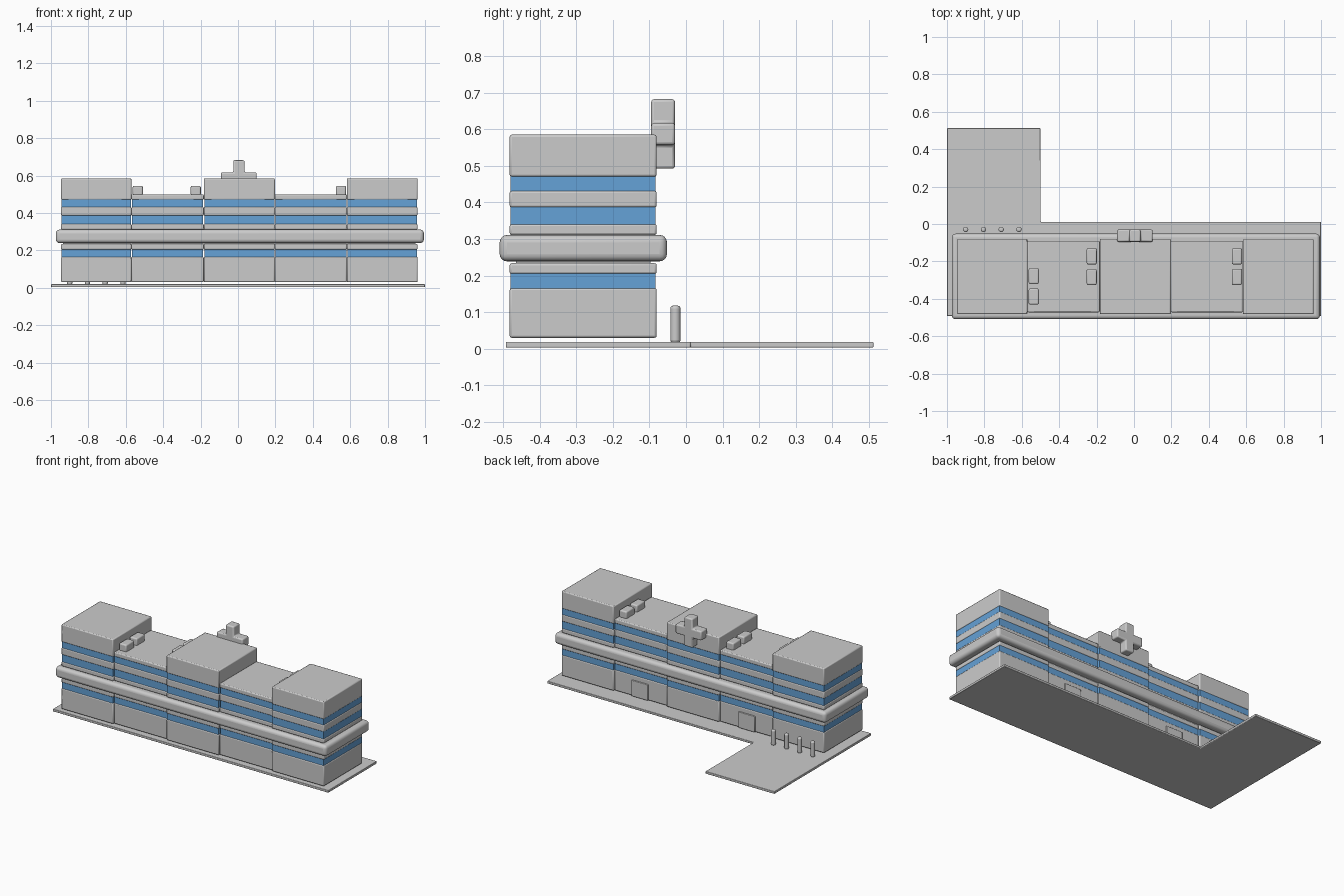
import bpy, bmesh

if "Cube" in bpy.data.objects:
    bpy.data.objects.remove(bpy.data.objects["Cube"])

blue = bpy.data.materials.new("window_blue")
blue.diffuse_color = (0.13, 0.36, 0.68, 1)
blue.use_nodes = True
blue.node_tree.nodes["Principled BSDF"].inputs["Base Color"].default_value = blue.diffuse_color


def finish(name, bm, bevel=0.0, segments=2, mat=None):
    bmesh.ops.recalc_face_normals(bm, faces=bm.faces)
    mesh = bpy.data.meshes.new(name)
    bm.to_mesh(mesh)
    bm.free()
    ob = bpy.data.objects.new(name, mesh)
    bpy.context.collection.objects.link(ob)
    if mat:
        mesh.materials.append(mat)
    if bevel:
        mod = ob.modifiers.new("soft_edges", 'BEVEL')
        mod.width, mod.segments = bevel, segments
    bpy.ops.object.select_all(action='DESELECT')
    ob.select_set(True)
    bpy.context.view_layer.objects.active = ob
    bpy.ops.object.shade_smooth_by_angle()
    return ob


def box(name, x, y, z, bevel=0.0, segments=2, mat=None):
    """Box from (min, max) ranges."""
    bm = bmesh.new()
    bmesh.ops.create_cube(bm, size=1)
    for v in bm.verts:
        v.co = [r[0] + (c + 0.5) * (r[1] - r[0]) for c, r in zip(v.co, (x, y, z))]
    return finish(name, bm, bevel, segments, mat)


def prism(name, points, place, depth, bevel, segments=2):
    """Outline placed in space by a function, then extruded."""
    bm = bmesh.new()
    face = bm.faces.new([bm.verts.new(place(a, b)) for a, b in points])
    ext = bmesh.ops.extrude_face_region(bm, geom=[face])
    verts = [g for g in ext['geom'] if isinstance(g, bmesh.types.BMVert)]
    bmesh.ops.translate(bm, verts=verts, vec=depth)
    return finish(name, bm, bevel, segments)


# L-shaped ground slab
prism("ground_slab",
      [(-1, -0.492), (1, -0.492), (1, 0.012), (-0.5, 0.012), (-0.5, 0.512), (-1, 0.512)],
      lambda a, b: (a, b, 0.003), (0, 0, 0.016), 0.003)

# Five building blocks, each made of wall courses and recessed window bands
blocks = [
    ("left_tower", (-0.946, -0.57), 0.585, True),
    ("left_wing", (-0.57, -0.183), 0.50, False),
    ("centre_tower", (-0.183, 0.197), 0.585, True),
    ("right_wing", (0.197, 0.582), 0.50, False),
    ("right_tower", (0.582, 0.96), 0.585, True),
]
courses = [(0.03, 0.166), (0.204, 0.234), (0.311, 0.341), (0.386, 0.432)]
bands = [(0.164, 0.206), (0.339, 0.388), (0.43, 0.472)]
for name, x, top, tower in blocks:
    y = (-0.482, -0.08) if tower else (-0.472, -0.09)
    for i, z in enumerate(courses + [(0.47, top)]):
        box(f"{name}_wall_{i}", x, y, z, 0.006)
    inner_x = (x[0] + 0.003, x[1] - 0.003)
    inner_y = (y[0] + 0.003, y[1] - 0.003)
    for i, z in enumerate(bands):
        box(f"{name}_windows_{i}", inner_x, inner_y, z, mat=blue)

# Core hidden behind the joints of the canopy
box("canopy_core", (-0.935, 0.95), (-0.465, -0.097), (0.23, 0.315))

# Rounded canopy belt round the whole building
box("canopy_belt", (-0.974, 0.994), (-0.509, -0.052), (0.239, 0.311), 0.02, 4)

# Back doors
for side, cx in (("left", -0.38), ("right", 0.395)):
    box(f"{side}_door", (cx - 0.06, cx + 0.06), (-0.12, -0.083), (0.03, 0.135), 0.003)

# Rooftop cross sign
cx, cz, w, r = 0.005, 0.587, 0.03, 0.095
cross = [(-w, -r), (w, -r), (w, -w), (r, -w), (r, w), (w, w),
         (w, r), (-w, r), (-w, w), (-r, w), (-r, -w), (-w, -w)]
prism("cross_sign", cross, lambda a, b: (cx + a, -0.095, cz + b), (0, 0.065, 0), 0.008, 3)

# Rooftop ventilation units, in pairs
for name, x0, y0 in (("left", -0.563, -0.235), ("middle", -0.253, -0.13), ("right", 0.523, -0.13)):
    for i in range(2):
        y1 = y0 - 0.11 * i
        box(f"{name}_vent_{i}", (x0, x0 + 0.054), (y1 - 0.086, y1), (0.494, 0.545), 0.008, 3)

# Bollards on the drive
for i in range(4):
    bm = bmesh.new()
    bmesh.ops.create_cone(bm, cap_ends=True, segments=20, radius1=0.014, radius2=0.014, depth=0.102)
    bmesh.ops.translate(bm, verts=bm.verts, vec=(-0.9 + 0.095 * i, -0.029, 0.067))
    finish(f"bollard_{i}", bm, 0.008, 3).modifiers[0].limit_method = 'ANGLE'
